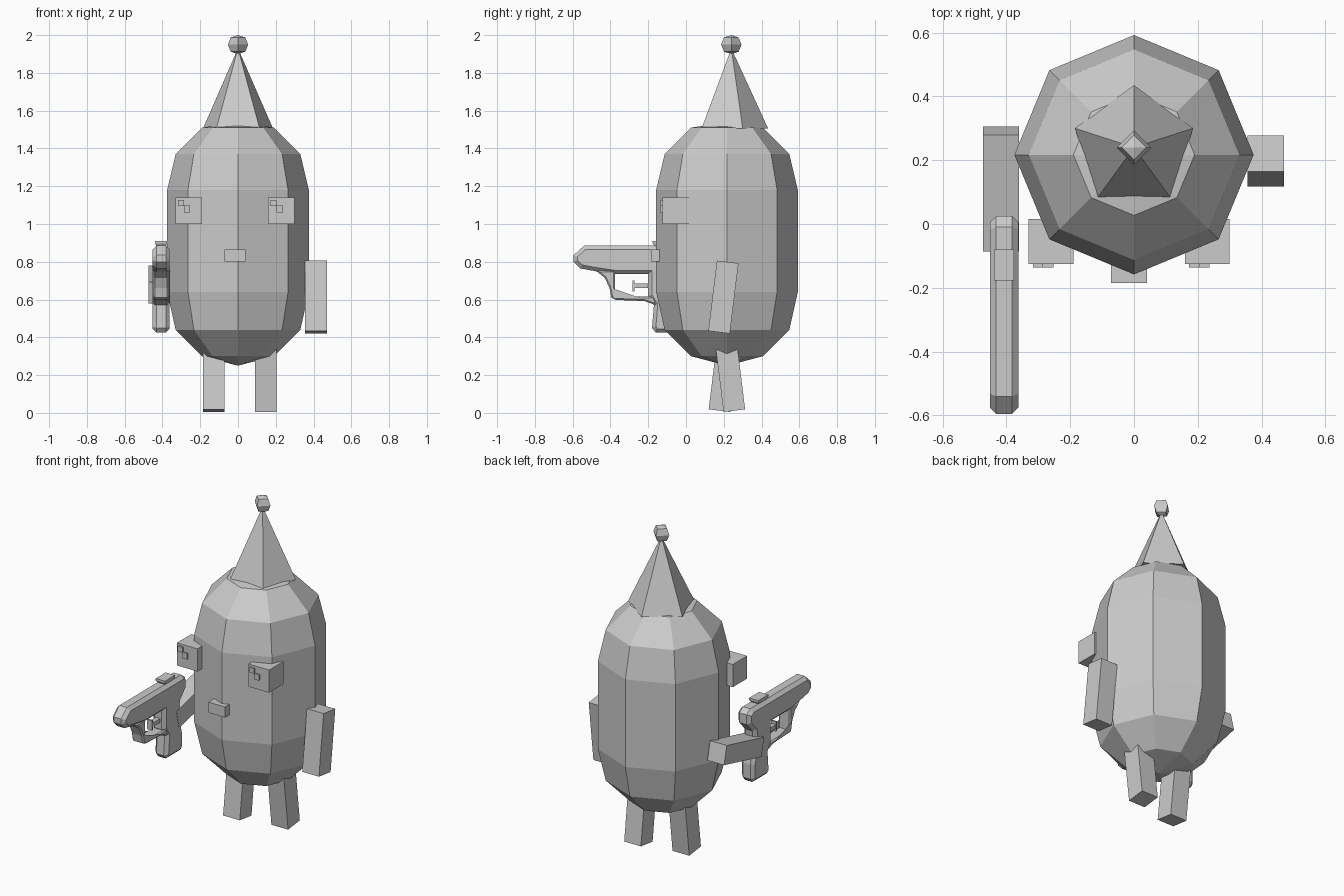
import bpy
import bmesh
import math
from mathutils import Vector, Matrix

cube = bpy.data.objects.get("Cube")
if cube:
    bpy.data.objects.remove(cube, do_unlink=True)

GREY = (0.6, 0.6, 0.6, 1.0)
grey = bpy.data.materials.new("plain grey")
grey.use_nodes = True
grey.diffuse_color = GREY
grey.node_tree.nodes["Principled BSDF"].inputs["Base Color"].default_value = GREY


def finish(name, bm):
    """Turn a bmesh into a flat shaded grey object."""
    bmesh.ops.recalc_face_normals(bm, faces=bm.faces)
    mesh = bpy.data.meshes.new(name)
    bm.to_mesh(mesh)
    bm.free()
    mesh.materials.append(grey)
    ob = bpy.data.objects.new(name, mesh)
    bpy.context.collection.objects.link(ob)
    return ob


def lathe(name, profile, sides, centre, start=0.0):
    """Spin (radius, z) points; a zero radius makes a pole."""
    bm = bmesh.new()
    rings = []
    for r, z in profile:
        count = sides if r > 0 else 1
        rings.append([bm.verts.new((
            centre[0] + r * math.cos(start + math.tau * i / sides),
            centre[1] + r * math.sin(start + math.tau * i / sides), z))
            for i in range(count)])
    for low, high in zip(rings, rings[1:]):
        for i in range(sides):
            j = (i + 1) % sides
            corners = [low[i % len(low)], low[j % len(low)],
                       high[j % len(high)], high[i % len(high)]]
            bm.faces.new(list(dict.fromkeys(corners)))
    for ring in (rings[0], rings[-1]):
        if len(ring) > 1:
            bm.faces.new(ring)
    return finish(name, bm)


def box(name, centre, size, swing=0.0):
    """Box turned about the x axis by swing degrees."""
    bm = bmesh.new()
    matrix = (Matrix.Translation(centre)
              @ Matrix.Rotation(math.radians(swing), 4, 'X')
              @ Matrix.Diagonal(Vector(size)).to_4x4())
    bmesh.ops.create_cube(bm, size=1, matrix=matrix)
    return finish(name, bm)


def slab(name, outline, x, width, bevel):
    """Extrude a (y, z) outline along x and chamfer its rims."""
    bm = bmesh.new()
    face = bm.faces.new([bm.verts.new((x - width / 2, y, z)) for y, z in outline])
    moved = bmesh.ops.extrude_face_region(bm, geom=[face], use_keep_orig=True)
    bmesh.ops.translate(bm, vec=(width, 0, 0),
                        verts=[v for v in moved["geom"] if isinstance(v, bmesh.types.BMVert)])
    bmesh.ops.recalc_face_normals(bm, faces=bm.faces)
    rims = [e for e in bm.edges if abs(e.verts[0].co.x - e.verts[1].co.x) < 1e-5]
    bmesh.ops.bevel(bm, geom=rims, offset=bevel, segments=1,
                    affect='EDGES', clamp_overlap=True)
    return finish(name, bm)


# Body
lathe("body", [(0, 0.25), (0.19, 0.30), (0.33, 0.44), (0.375, 0.64),
               (0.375, 1.18), (0.33, 1.37), (0.19, 1.51), (0, 1.54)],
      8, (0, 0.217))

# Pointed hat with a bobble
lathe("hat", [(0.195, 1.505), (0, 1.93)], 5, (0, 0.24), math.pi / 2)
bobble_radius = 0.054
lathe("hat_bobble",
      [(0, 1.90), (bobble_radius * 0.71, 1.912), (bobble_radius, 1.95),
       (bobble_radius * 0.71, 1.988), (0, 2.0)], 4, (0, 0.24))

# Eyes with stepped pupils, and the nose
for side, x in (("right", -0.26), ("left", 0.23)):
    box(side + "_eye", (x, -0.055, 1.07), (0.14, 0.14, 0.14))
    box(side + "_pupil_upper", (x - 0.041, -0.126, 1.111), (0.032, 0.02, 0.032))
    box(side + "_pupil_lower", (x - 0.009, -0.126, 1.079), (0.032, 0.02, 0.036))
box("nose", (-0.016, -0.13, 0.833), (0.112, 0.11, 0.065))

# Limbs, each swung forwards or backwards
LIMB = (0.114, 0.115, 0.375)
box("left_arm", (0.413, 0.198, 0.613), LIMB, -7)
box("right_arm", (-0.417, 0.11, 0.68), LIMB, -76.5)
box("left_leg", (0.146, 0.233, 0.198), LIMB, 7)
box("right_leg", (-0.129, 0.2, 0.198), LIMB, -7)

# Toy pistol held in the right hand
GUN_X = -0.407
slab("pistol_body",
     [(-0.54, 0.885), (-0.01, 0.885), (0.025, 0.86), (0.025, 0.80),
      (-0.03, 0.74), (-0.04, 0.66), (-0.01, 0.54), (-0.01, 0.45),
      (-0.03, 0.425), (-0.16, 0.425), (-0.18, 0.45), (-0.17, 0.57),
      (-0.20, 0.62), (-0.20, 0.735), (-0.38, 0.735), (-0.48, 0.75),
      (-0.56, 0.765), (-0.595, 0.80), (-0.595, 0.835)],
     GUN_X, 0.09, 0.02)
slab("trigger_guard",
     [(-0.48, 0.755), (-0.43, 0.715), (-0.405, 0.66), (-0.395, 0.61),
      (-0.37, 0.598), (-0.22, 0.592), (-0.16, 0.57), (-0.16, 0.615),
      (-0.376, 0.615), (-0.376, 0.755)],
     GUN_X, 0.08, 0.008)
box("trigger_bar", (GUN_X, -0.235, 0.672), (0.03, 0.08, 0.024))
box("trigger_pad", (GUN_X, -0.277, 0.672), (0.035, 0.01, 0.06))

# Rear sight, wider at the top
sight = lathe("rear_sight", [(0.5, 0.875), (0.72, 0.898), (0.72, 0.91)],
              4, (0, 0), math.pi / 4)
sight.data.transform(Matrix.Translation((GUN_X, -0.128, 0))
                     @ Matrix.Diagonal((0.062, 0.095, 1, 1)))
